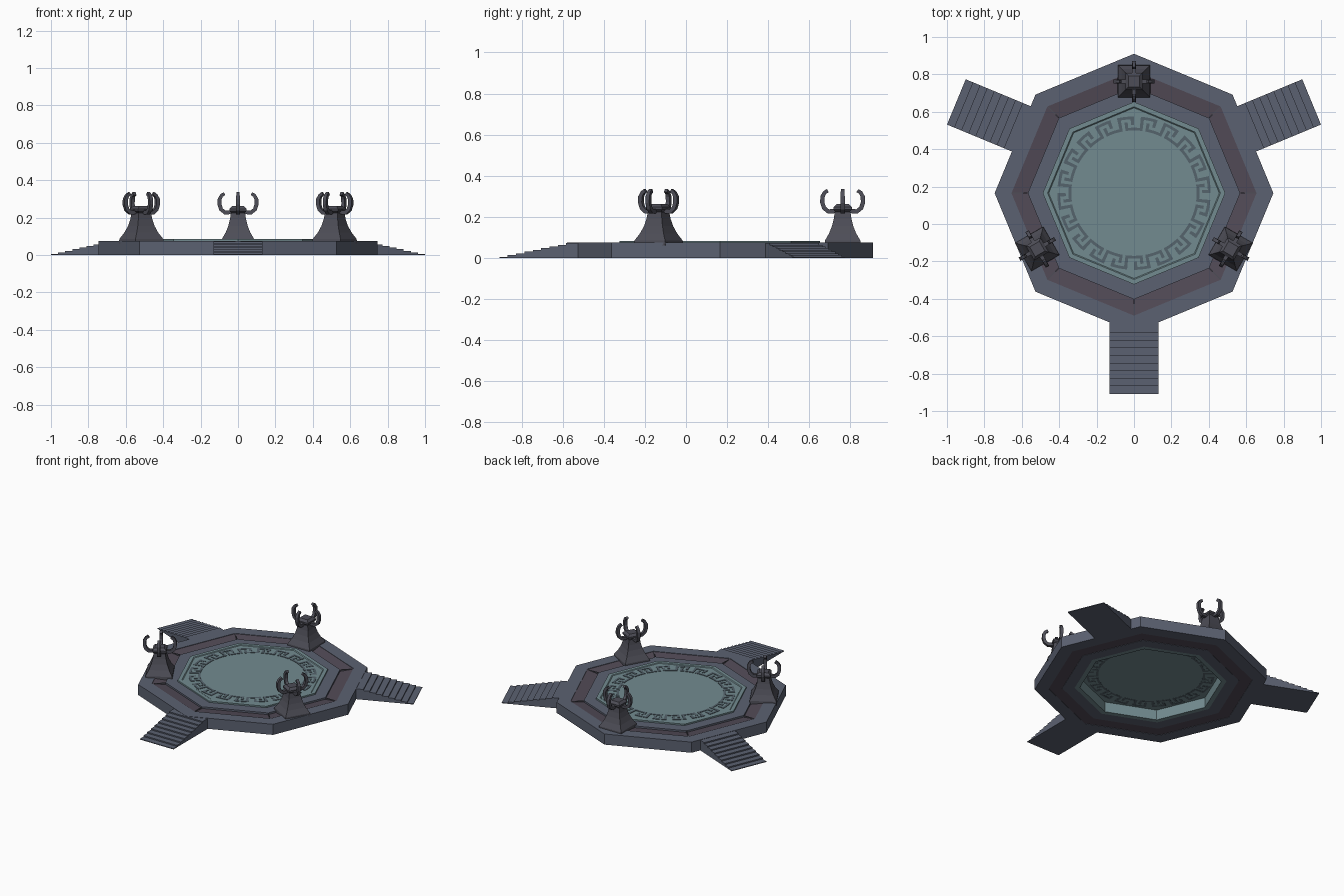
import bpy, bmesh, math
from mathutils import Matrix, Vector

if "Cube" in bpy.data.objects:
    bpy.data.objects.remove(bpy.data.objects["Cube"])

CY = 0.165  # platform centre in y

def mat(name, c):
    m = bpy.data.materials.new(name)
    m.diffuse_color = (*c, 1)
    m.use_nodes = True
    m.node_tree.nodes["Principled BSDF"].inputs["Base Color"].default_value = m.diffuse_color
    return m

STONE = mat("stone", (0.105, 0.12, 0.165))
PLUM = mat("plum_stone", (0.085, 0.07, 0.095))
TEAL = mat("teal_stone", (0.17, 0.26, 0.28))
INLAY = mat("inlay", (0.09, 0.125, 0.15))
DARK = mat("dark_stone", (0.075, 0.075, 0.095))

def finish(bm, name, material, matrix=Matrix()):
    bmesh.ops.recalc_face_normals(bm, faces=bm.faces)
    me = bpy.data.meshes.new(name)
    bm.to_mesh(me)
    bm.free()
    me.materials.append(material)
    ob = bpy.data.objects.new(name, me)
    ob.matrix_world = matrix
    bpy.context.collection.objects.link(ob)
    return ob

def loft(bm, rings, closed=False, caps=False):
    vs = [[bm.verts.new(p) for p in r] for r in rings]
    n = len(vs[0])
    pairs = list(zip(vs, vs[1:])) + ([(vs[-1], vs[0])] if closed else [])
    for a, b in pairs:
        for i in range(n):
            j = (i + 1) % n
            bm.faces.new((a[i], a[j], b[j], b[i]))
    if caps:
        bm.faces.new(vs[0])
        bm.faces.new(vs[-1])

def turned(name, profile, material, sides=8, closed=True, caps=False):
    """Revolve (radius, z) points with a given number of sides."""
    bm = bmesh.new()
    a = [2 * math.pi * i / sides for i in range(sides)]
    loft(bm, [[(r * math.cos(t), r * math.sin(t), z) for t in a] for r, z in profile], closed, caps)
    return finish(bm, name, material, Matrix.Translation((0, CY, 0)))

# octagonal platform: outer rim, plum band, inner rim, teal surround
turned("platform_rim", [(0.745, 0), (0.745, 0.075), (0.655, 0.075), (0.655, 0.0)], STONE)
turned("plum_band", [(0.655, 0.002), (0.655, 0.072), (0.568, 0.062), (0.568, 0.002)], PLUM)
turned("inner_rim", [(0.568, 0), (0.568, 0.074), (0.488, 0.074), (0.488, 0)], STONE)
turned("teal_surround", [(0.488, 0), (0.488, 0.084), (0.462, 0.084), (0.455, 0.078), (0.455, 0)], TEAL)
turned("teal_floor", [(0.456, 0.072), (0.456, 0.08)], TEAL, closed=False, caps=True)

# dark grooves between the plum band panels
bm = bmesh.new()
for i in range(8):
    m = Matrix.Rotation(i * math.pi / 4, 4, 'Z') @ Matrix.Translation((0.612, 0, 0.066)) \
        @ Matrix.Diagonal((0.085, 0.006, 0.014, 1))
    bmesh.ops.create_cube(bm, size=1, matrix=m)
finish(bm, "band_seams", DARK, Matrix.Translation((0, CY, 0)))

# meander ring built from polar cells
KEY = ["#####..",
       "#...#..",
       "#.#.#..",
       "..#.#..",
       "###.###"]
UNITS, R0, R1 = 20, 0.41, 0.335
cols, rows = len(KEY[0]), len(KEY)
bm = bmesh.new()
for u in range(UNITS):
    for k, row in enumerate(KEY):
        ra, rb = (R0 + (R1 - R0) * q / rows for q in (k, k + 1))
        for c, ch in enumerate(row):
            if ch == "#":
                t0, t1 = (2 * math.pi * (u + q / cols) / UNITS for q in (c, c + 1))
                quad = [(r * math.cos(t), r * math.sin(t)) for r, t in
                        ((ra, t0), (ra, t1), (rb, t1), (rb, t0))]
                bm.faces.new([bm.verts.new((x, y, 0.0825)) for x, y in quad])
bmesh.ops.remove_doubles(bm, verts=bm.verts, dist=1e-4)
g = bmesh.ops.extrude_face_region(bm, geom=bm.faces[:])
for v in g["geom"]:
    if isinstance(v, bmesh.types.BMVert):
        v.co.z = 0.071
finish(bm, "key_pattern", INLAY, Matrix.Translation((0, CY, 0)))

# stairs: stepped profile (x outward) extruded sideways
def stairs(name, angle, offset, start, end, steps=8, top=0.073):
    prof = [(0.67, 0), (0.67, top)]
    for i in range(steps):
        x = start + (end - start) * i / steps
        prof += [(x, top * (steps - i + 0.6) / (steps + 0.6)), (x, top * (steps - i - 0.4) / (steps + 0.6))]
    prof[2] = (start, top)
    prof += [(end, prof[-1][1]), (end, 0)]
    bm = bmesh.new()
    loft(bm, [[(x, y, z) for x, z in prof] for y in (offset - 0.131, offset + 0.131)], caps=True)
    finish(bm, name, STONE, Matrix.Translation((0, CY, 0)) @ Matrix.Rotation(math.radians(angle), 4, 'Z'))

stairs("front_stairs", -90, 0, 0.748, 1.073)
stairs("right_stairs", 22.5, 0.087, 0.735, 1.064)
stairs("left_stairs", 157.5, -0.087, 0.735, 1.064)

# braziers: flared square pedestal, cap and four curled horns
HORN = [(0.02, 0.238), (0.045, 0.228), (0.07, 0.227), (0.09, 0.243), (0.099, 0.27),
        (0.098, 0.298), (0.088, 0.318), (0.072, 0.328)]

def square(h, z):
    return [(h, h, z), (-h, h, z), (-h, -h, z), (h, -h, z)]

for name, ang in (("back", 90), ("left", 210), ("right", -30)):
    m = Matrix.Translation((0, CY, 0)) @ Matrix.Rotation(math.radians(ang), 4, 'Z') \
        @ Matrix.Translation((0.597, 0, 0))
    bm = bmesh.new()
    loft(bm, [square(h, z) for h, z in ((0.088, 0.06), (0.086, 0.085), (0.066, 0.12), (0.052, 0.155),
                                        (0.043, 0.19), (0.038, 0.225))], caps=True)
    finish(bm, name + "_pedestal", DARK, m)
    bm = bmesh.new()
    loft(bm, [square(h, z) for h, z in ((0.03, 0.222), (0.045, 0.235), (0.045, 0.247), (0.03, 0.262))], caps=True)
    finish(bm, name + "_pedestal_cap", DARK, m)
    bm = bmesh.new()
    for k in range(4):
        rot = Matrix.Rotation(k * math.pi / 2, 3, 'Z')
        rings = []
        for i, (x, z) in enumerate(HORN):
            a, b = HORN[max(i - 1, 0)], HORN[min(i + 1, len(HORN) - 1)]
            t = Vector((b[0] - a[0], b[1] - a[1])).normalized()
            w = 0.0105 if i < 6 else 0.009
            nx, nz = -t.y * w, t.x * w
            rings.append([rot @ Vector(p) for p in ((x + nx, w, z + nz), (x + nx, -w, z + nz),
                                                    (x - nx, -w, z - nz), (x - nx, w, z - nz))])
        loft(bm, rings, caps=True)
    finish(bm, name + "_horns", DARK, m)
